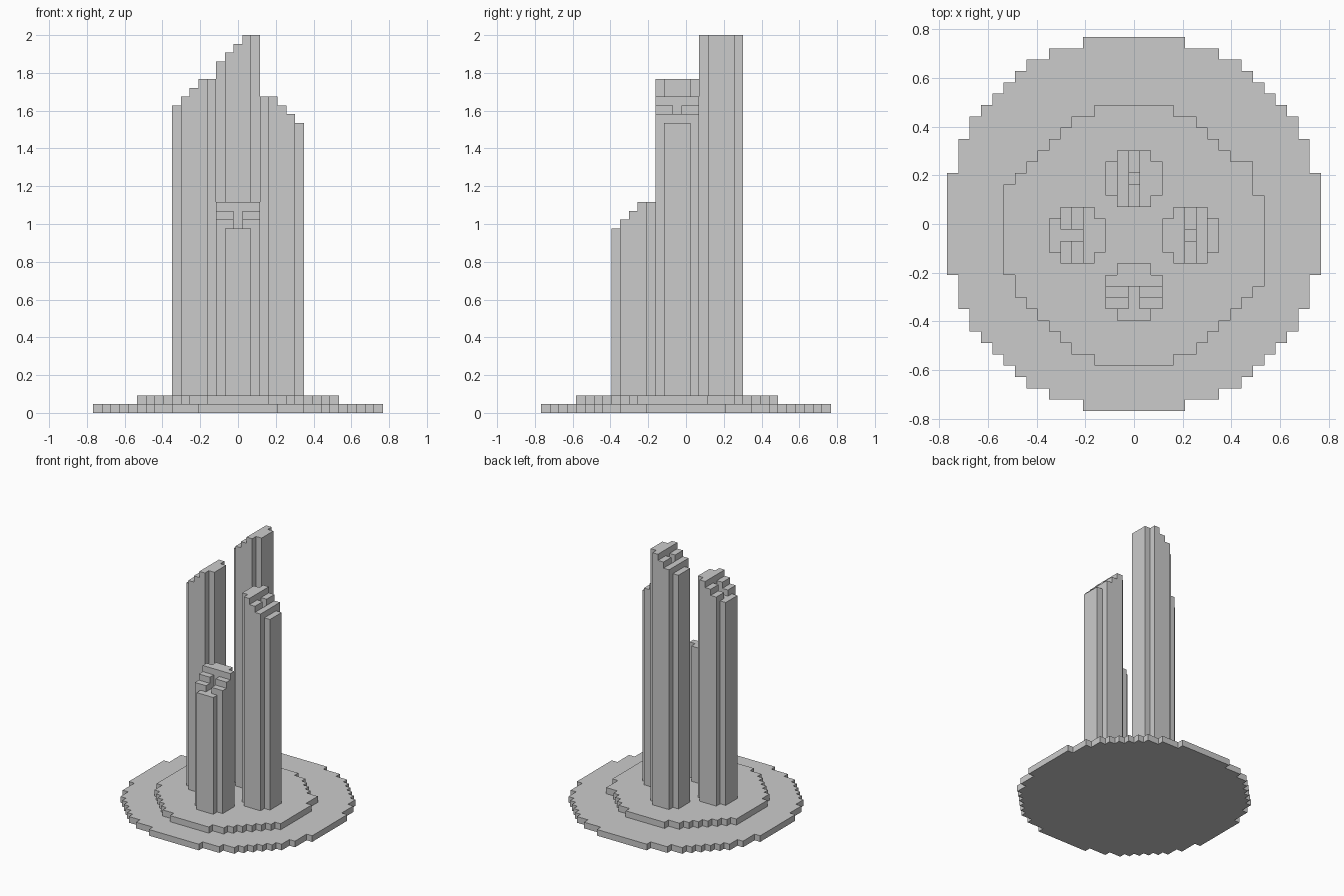
import bpy, bmesh
from math import radians

cube = bpy.data.objects.get("Cube")
if cube:
    bpy.data.objects.remove(cube, do_unlink=True)

U = 2 / 43  # size of one block


def build_blocks(name, tops, bottom):
    """Make one closed blocky mesh from a map of (column, row) -> top level."""
    bm = bmesh.new()

    def quad(*points):
        bm.faces.new([bm.verts.new([c * U for c in p]) for p in points])

    for (i, j), top in tops.items():
        x0, x1, y0, y1 = i - 0.5, i + 0.5, j - 0.5, j + 0.5
        quad((x0, y0, top), (x1, y0, top), (x1, y1, top), (x0, y1, top))
        quad((x0, y1, bottom), (x1, y1, bottom), (x1, y0, bottom), (x0, y0, bottom))
        sides = {
            (0, -1): ((x0, y0), (x1, y0)),
            (1, 0): ((x1, y0), (x1, y1)),
            (0, 1): ((x1, y1), (x0, y1)),
            (-1, 0): ((x0, y1), (x0, y0)),
        }
        for (di, dj), (a, b) in sides.items():
            low = tops.get((i + di, j + dj), bottom)
            for z in range(low, top):
                quad((*a, z), (*b, z), (*b, z + 1), (*a, z + 1))
    bmesh.ops.remove_doubles(bm, verts=bm.verts, dist=U / 100)
    bmesh.ops.dissolve_limit(bm, angle_limit=radians(1), verts=bm.verts, edges=bm.edges)
    mesh = bpy.data.meshes.new(name)
    bm.to_mesh(mesh)
    bm.free()
    obj = bpy.data.objects.new(name, mesh)
    bpy.context.collection.objects.link(obj)
    return obj


# Round ground disc
disc = {(i, j): 1 for i in range(-16, 17) for j in range(-16, 17)
        if i * i + j * j <= 278}
build_blocks("base_disc", disc, 0)

# Stepped plinth, centred one block toward the front
MID = -1
plinth = {}
for r in range(-11, 12):
    half = {11: 3, 10: 5}.get(abs(r), min(11, 15 - abs(r)))
    for i in range(-half, half + 1):
        plinth[i, MID + r] = 2
# Small irregularities along the plinth rim
plinth.pop((11, MID + 4))
plinth.pop((-11, MID - 4))
plinth[10, MID + 6] = 2
build_blocks("plinth", plinth, 1)


def tower(name, cx, cy, axis, levels, notch):
    """Five-block tower with cut corners, a stair-stepped top and a notch."""
    tops = {}
    for a in range(-2, 3):
        for b in range(-2, 3):
            if abs(a) == 2 and abs(b) == 2:
                continue
            top = min(levels) if b == 0 and a in notch else levels[a + 2]
            i, j = (a, b) if axis == "x" else (b, a)
            tops[cx + i, cy + j] = top
    build_blocks(name, tops, 2)


# Four towers around the plinth centre
tower("front_tower", 0, MID - 5, "y", (21, 22, 23, 24, 24), (-1, 0))
tower("back_tower", 0, MID + 5, "x", (40, 41, 42, 43, 43), (0,))
tower("right_tower", -5, MID, "x", (35, 36, 37, 38, 38), (-1, 0))
tower("left_tower", 5, MID, "x", (36, 36, 35, 34, 33), (0,))
